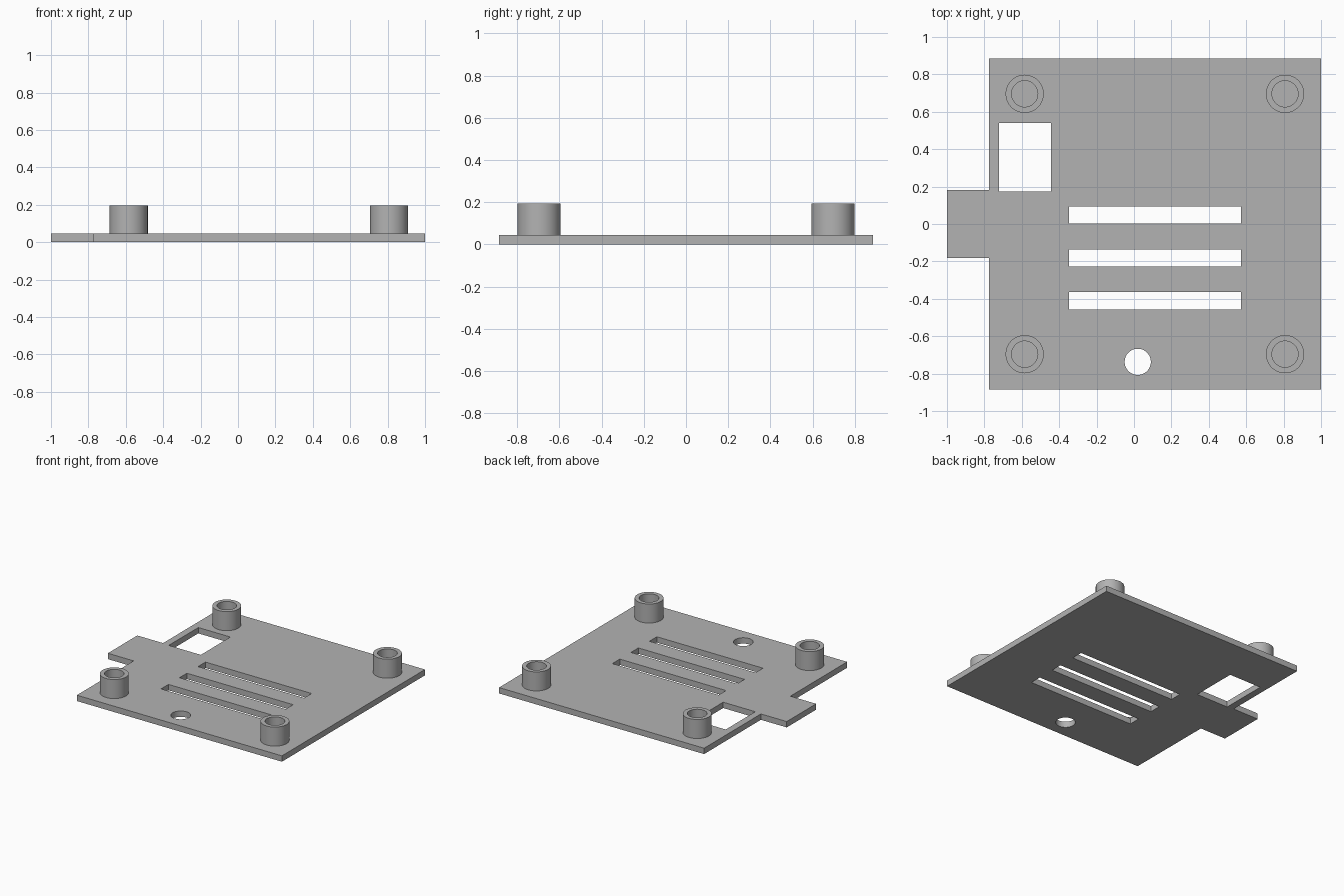
import bpy, bmesh
from math import cos, sin, tau, radians

if "Cube" in bpy.data.objects:
    bpy.data.objects.remove(bpy.data.objects["Cube"], do_unlink=True)

PLATE_H, POST_TOP = 0.046, 0.195
MID_X, HALF = 0.1115, 0.885          # centre and half side of the square plate
SEGMENTS = 64

grey = bpy.data.materials.new("plain grey")
grey.use_nodes = True
colour = (0.45, 0.45, 0.45, 1)
grey.diffuse_color = colour
grey.node_tree.nodes["Principled BSDF"].inputs["Base Color"].default_value = colour


def circle(x, y, r):
    return [(x + r * cos(tau * i / SEGMENTS), y + r * sin(tau * i / SEGMENTS))
            for i in range(SEGMENTS)]


def rect(x0, x1, y0, y1):
    return [(x0, y0), (x1, y0), (x1, y1), (x0, y1)]


def finish(obj):
    bpy.ops.object.select_all(action="DESELECT")
    obj.select_set(True)
    bpy.context.view_layer.objects.active = obj
    if obj.type == "CURVE":
        bpy.ops.object.convert(target="MESH")
        obj = bpy.context.view_layer.objects.active
        bm = bmesh.new()
        bm.from_mesh(obj.data)
        bmesh.ops.remove_doubles(bm, verts=bm.verts, dist=1e-5)
        bmesh.ops.recalc_face_normals(bm, faces=bm.faces)
        bm.to_mesh(obj.data)
        bm.free()
    obj.data.materials.clear()
    obj.data.materials.append(grey)
    bpy.ops.object.shade_smooth_by_angle(angle=radians(30))


# Base plate: outline with side tab, then the cut-outs as inner loops
left, right, tab = MID_X - HALF - 0.003, 1.0, 0.182
loops = [[(left, -HALF), (right, -HALF), (right, HALF), (left, HALF),
          (left, tab), (-1, tab), (-1, -tab), (left, -tab)]]
loops.append(rect(-0.722, -0.444, 0.174, 0.54))           # port window
for i in range(3):                                         # vent slots
    y = 0.048 - 0.229 * i
    loops.append(rect(-0.348, 0.572, y - 0.046, y + 0.046))
loops.append(circle(0.02, -0.737, 0.07))                   # cable hole

outline = bpy.data.curves.new("base_plate", "CURVE")
outline.dimensions = "2D"
outline.fill_mode = "BOTH"
outline.extrude = PLATE_H / 2
for loop in loops:
    spline = outline.splines.new("POLY")
    spline.points.add(len(loop) - 1)
    for point, (x, y) in zip(spline.points, loop):
        point.co = (x, y, 0, 1)
    spline.use_cyclic_u = True
plate = bpy.data.objects.new("base_plate", outline)
plate.location.z = PLATE_H / 2
bpy.context.collection.objects.link(plate)
finish(plate)


# Hollow standoff: outer wall, rim and bore, standing on the plate
def standoff(name, x, y, outer=0.102, inner=0.07):
    bm = bmesh.new()
    profile = [(outer, PLATE_H), (outer, POST_TOP), (inner, POST_TOP), (inner, PLATE_H)]
    rings = [[bm.verts.new((px, py, z)) for px, py in circle(0, 0, r)] for r, z in profile]
    for a, b in zip(rings, rings[1:]):
        for i in range(SEGMENTS):
            j = (i + 1) % SEGMENTS
            bm.faces.new((a[i], a[j], b[j], b[i]))
    mesh = bpy.data.meshes.new(name)
    bm.to_mesh(mesh)
    bm.free()
    obj = bpy.data.objects.new(name, mesh)
    obj.location = (x, y, 0)
    bpy.context.collection.objects.link(obj)
    finish(obj)


for sx, side in ((-1, "right"), (1, "left")):
    for sy, end in ((-1, "front"), (1, "back")):
        standoff(f"{end}_{side}_standoff", MID_X + sx * 0.696, sy * 0.696)
